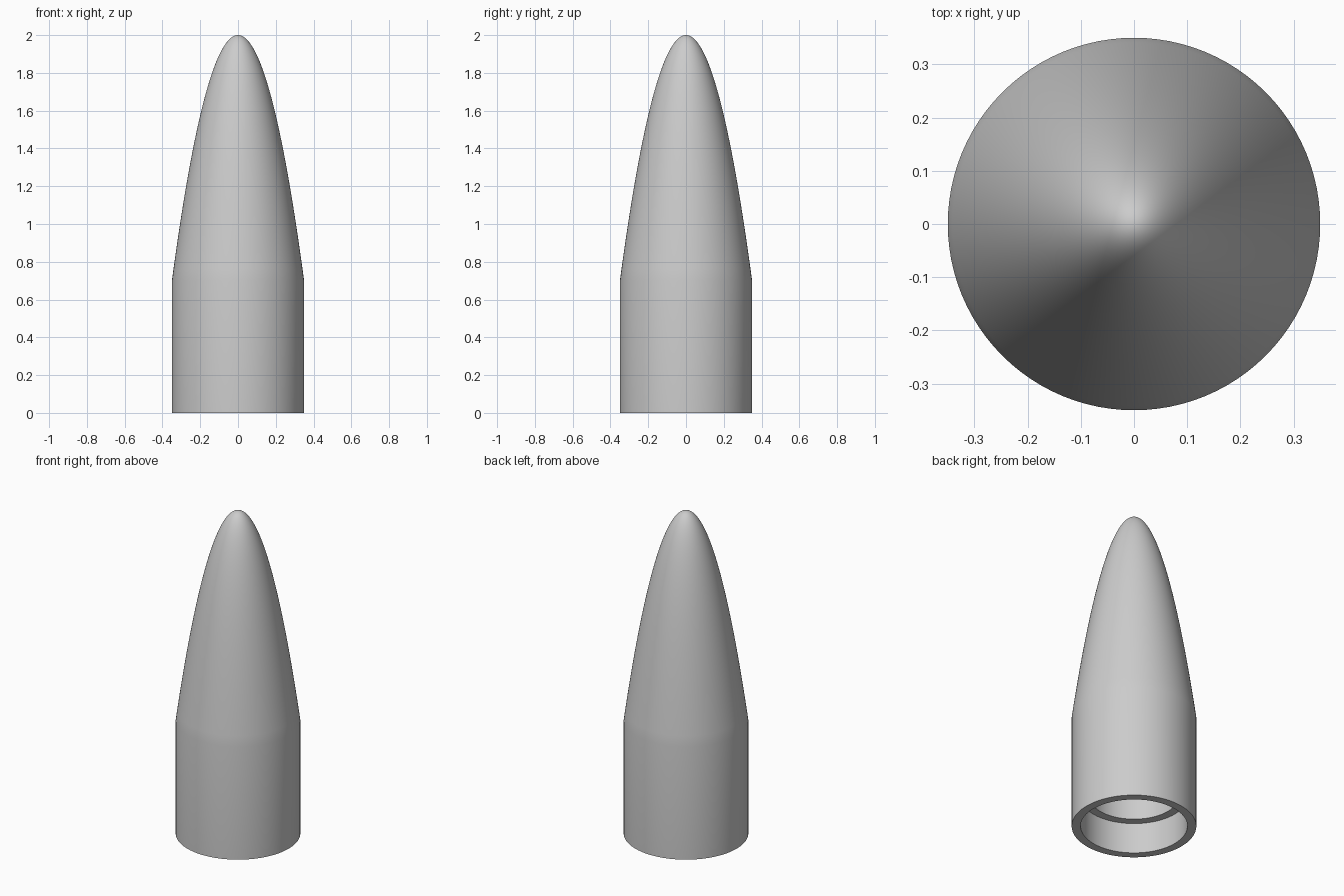
import bpy, bmesh, math

cube = bpy.data.objects.get("Cube")
if cube:
    bpy.data.objects.remove(cube)

RADIUS, HEIGHT, SHOULDER = 0.35, 2.0, 0.7
SEGMENTS, STEPS = 96, 40


def material(name, value):
    mat = bpy.data.materials.new(name)
    mat.use_nodes = True
    color = (value, value, value, 1)
    mat.diffuse_color = color
    mat.node_tree.nodes["Principled BSDF"].inputs["Base Color"].default_value = color
    return mat


def dome(radius, bottom, top):
    """Rounded nose profile from its shoulder up to the tip."""
    points = []
    for i in range(STEPS + 1):
        t = 1 - i / STEPS
        points.append((radius * t, top - (top - bottom) * t ** 2))
    return points


def lathe(name, profile, mat):
    bm = bmesh.new()
    verts = [bm.verts.new((r, 0, z)) for r, z in profile]
    edges = [bm.edges.new(pair) for pair in zip(verts, verts[1:])]
    bmesh.ops.spin(bm, geom=verts + edges, cent=(0, 0, 0), axis=(0, 0, 1),
                   angle=math.tau, steps=SEGMENTS, use_merge=False)
    bmesh.ops.remove_doubles(bm, verts=bm.verts, dist=0.0001)
    bmesh.ops.recalc_face_normals(bm, faces=bm.faces)
    mesh = bpy.data.meshes.new(name)
    bm.to_mesh(mesh)
    bm.free()
    obj = bpy.data.objects.new(name, mesh)
    bpy.context.collection.objects.link(obj)
    mesh.materials.append(mat)
    bpy.ops.object.select_all(action="DESELECT")
    obj.select_set(True)
    bpy.context.view_layer.objects.active = obj
    bpy.ops.object.shade_smooth_by_angle(angle=math.radians(30))
    return obj


# Outer skin, from the tip down to the bottom rim
outside = dome(RADIUS, SHOULDER, HEIGHT)[::-1] + [(RADIUS, 0)]
# Stepped socket, then the hollow inside up to its rounded end
socket = [(0.30, 0), (0.30, 0.19), (0.25, 0.19)]
cavity = dome(0.25, SHOULDER, HEIGHT - 0.12)

lathe("nose_cone", outside + socket + cavity, material("light grey", 0.6))
